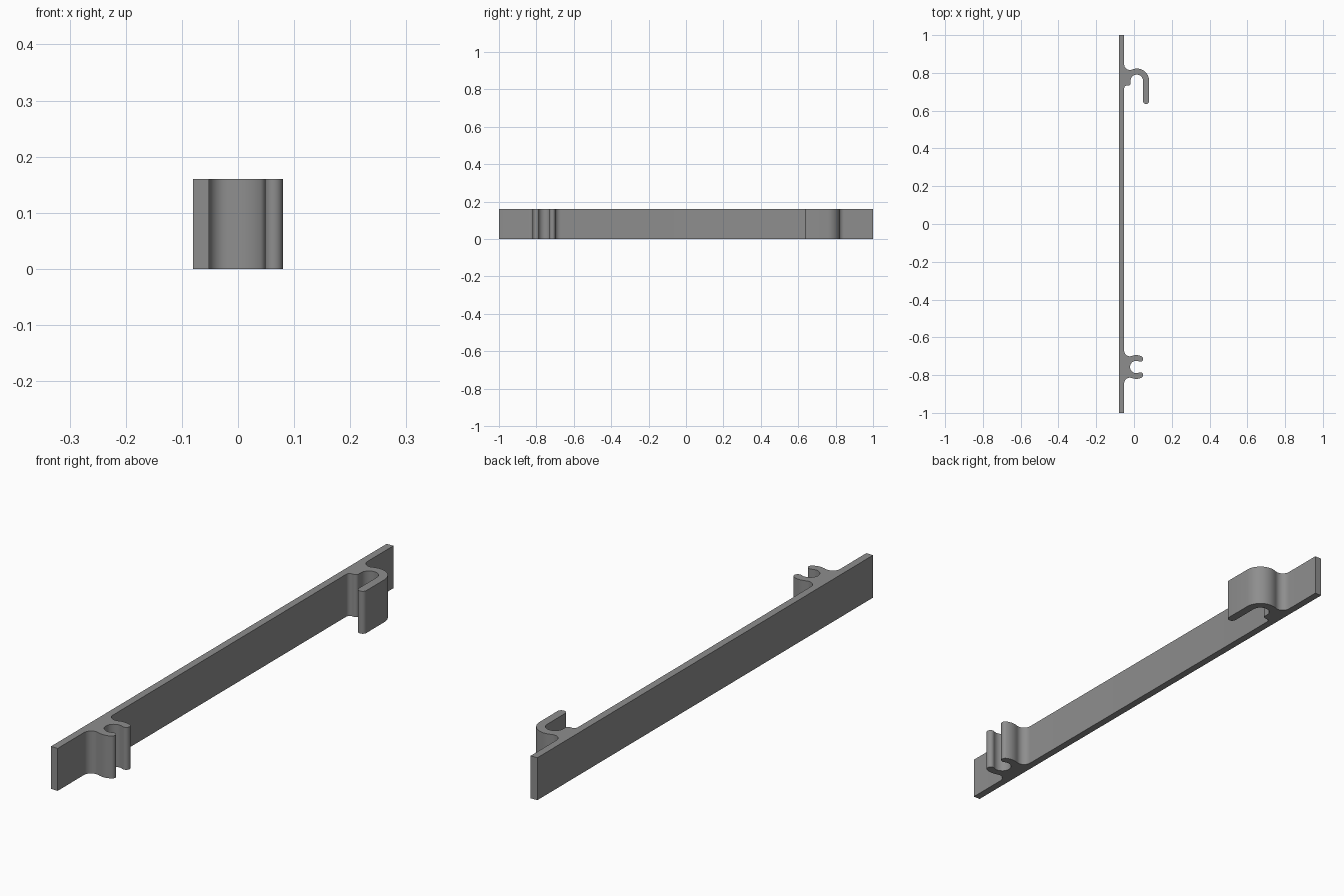
import bpy, bmesh, math
from mathutils import Vector

if "Cube" in bpy.data.objects:
    bpy.data.objects.remove(bpy.data.objects["Cube"])

HEIGHT = 0.16
BACK, FACE = -0.08, -0.052      # the two long sides of the strip
FILLET = 0.03                   # blend between strip and clips


def arc(cx, cy, r, a0, a1, step=9):
    """Points along an arc, angles in degrees; a1 < a0 runs clockwise."""
    n = max(2, round(abs(a1 - a0) / step))
    return [(cx + r * math.cos(math.radians(a0 + (a1 - a0) * i / n)),
             cy + r * math.sin(math.radians(a0 + (a1 - a0) * i / n)))
            for i in range(n + 1)]


def blend(cx, r):
    """Height of the fillet centre above a circle, and the tangent angle."""
    dx = cx - (FACE + FILLET)
    dy = math.sqrt((r + FILLET) ** 2 - dx ** 2)
    return dy, math.degrees(math.atan2(dy, -dx))


# Open clip: upper half of the outline, mirrored for the lower half
cx, cy, ro, ri, tip = 0.012, -0.757, 0.063, 0.033, 63
dy, ang = blend(cx, ro)
rm, rt = (ro + ri) / 2, (ro - ri) / 2
t = math.radians(tip)
half = arc(cx, 0, ri, 180, tip)
half += arc(cx + rm * math.cos(t), rm * math.sin(t), rt, tip - 180, tip, 15)[1:]
half += arc(cx, 0, ro, tip, ang)[1:]
half += arc(FACE + FILLET, dy, FILLET, ang - 180, -180)[1:]
clip = [(x, cy - y) for x, y in reversed(half)] + [(x, cy + y) for x, y in half[1:]]

# Hook: short rounded lip, inner bend, long leg, outer bend, blend to strip
hx, hy, ho, hi = 0.015, 0.758, 0.065, 0.033
leg_r = (ho - hi) / 2
dy, ang = blend(hx, ho)
hook = arc(FACE + 0.015, 0.718, 0.015, 180, 90, 15)
hook += arc(hx - hi - 0.012, 0.745, 0.012, -90, 0, 15)
hook += arc(hx, hy, hi, 180, 0)
hook += arc(hx + hi + leg_r, 0.635 + leg_r, leg_r, -180, 0, 15)
hook += arc(hx, hy, ho, 0, ang)
hook += arc(FACE + FILLET, hy + dy, FILLET, ang - 180, -180)[1:]

# Whole strip outline, extruded upward
outline = [(BACK, -1), (FACE, -1)] + clip + hook + [(FACE, 1), (BACK, 1)]
bm = bmesh.new()
base = bm.faces.new([bm.verts.new((x, y, 0)) for x, y in outline])
top = bmesh.ops.extrude_face_region(bm, geom=[base])
bmesh.ops.translate(bm, vec=Vector((0, 0, HEIGHT)),
                    verts=[g for g in top["geom"] if isinstance(g, bmesh.types.BMVert)])
bmesh.ops.recalc_face_normals(bm, faces=bm.faces)
mesh = bpy.data.meshes.new("clip_strip")
bm.to_mesh(mesh)
bm.free()

grey = bpy.data.materials.new("grey")
grey.diffuse_color = (0.27, 0.27, 0.27, 1)
grey.use_nodes = True
grey.node_tree.nodes["Principled BSDF"].inputs["Base Color"].default_value = grey.diffuse_color
mesh.materials.append(grey)
strip = bpy.data.objects.new("clip_strip", mesh)
bpy.context.collection.objects.link(strip)
bpy.context.view_layer.objects.active = strip
strip.select_set(True)
bpy.ops.object.shade_smooth_by_angle(angle=math.radians(30))
